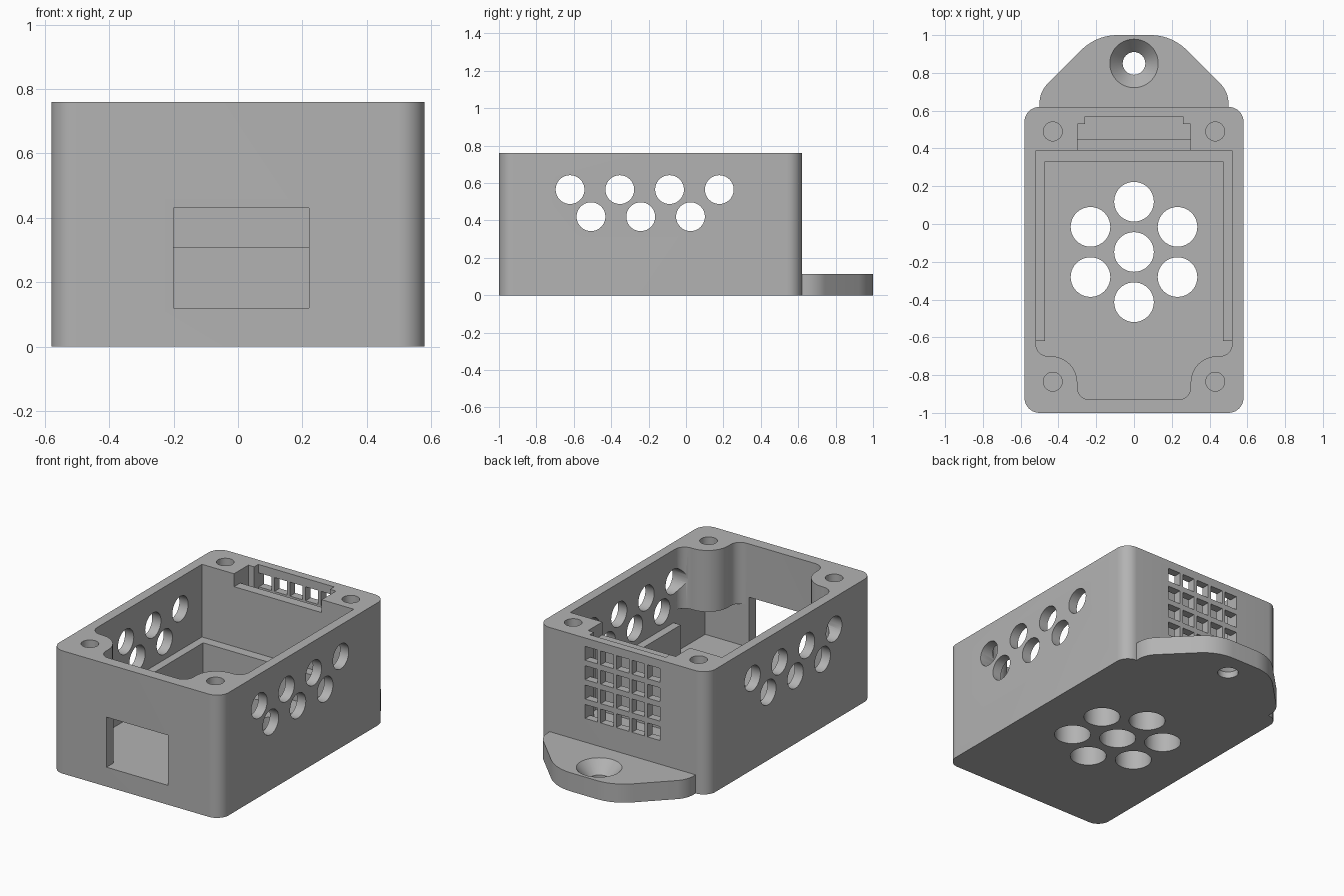
import bpy
import bmesh
import math
from mathutils import Vector, Matrix

cube = bpy.data.objects.get("Cube")
if cube:
    bpy.data.objects.remove(cube, do_unlink=True)

GREY = (0.45, 0.45, 0.45, 1)
grey = bpy.data.materials.new("plain grey")
grey.use_nodes = True
grey.diffuse_color = GREY
grey.node_tree.nodes["Principled BSDF"].inputs["Base Color"].default_value = GREY


def fillet(corners, steps=10):
    """Outline from (x, y, radius) corners, each rounded by an arc."""
    outline = []
    for i, (x, y, r) in enumerate(corners):
        p = Vector((x, y))
        if r == 0:
            outline.append(p)
            continue
        a = (Vector(corners[i - 1][:2]) - p).normalized()
        b = (Vector(corners[(i + 1) % len(corners)][:2]) - p).normalized()
        half = a.angle(b) / 2
        centre = p + (a + b).normalized() * r / math.sin(half)
        start = p + a * r / math.tan(half) - centre
        end = p + b * r / math.tan(half) - centre
        sweep = math.atan2(start.x * end.y - start.y * end.x, start.dot(end))
        for k in range(steps + 1):
            outline.append(centre + Matrix.Rotation(sweep * k / steps, 2) @ start)
    return outline


def mirrored(half):
    """Complete a left-hand list of corners across x = 0."""
    return half + [(-x, y, r) for x, y, r in reversed(half)]


def rect(x0, x1, y0, y1):
    return [(x0, y0), (x1, y0), (x1, y1), (x0, y1)]


def add_prism(bm, outline, z0, z1):
    low = [bm.verts.new((p[0], p[1], z0)) for p in outline]
    high = [bm.verts.new((p[0], p[1], z1)) for p in outline]
    bm.faces.new(low)
    bm.faces.new(high)
    for i in range(len(low)):
        j = (i + 1) % len(low)
        bm.faces.new((low[i], low[j], high[j], high[i]))


def add_rod(bm, centre, r, depth, axis="Z", top_r=None):
    turn = Matrix.Rotation(math.pi / 2, 4, "Y") if axis == "X" else Matrix()
    bmesh.ops.create_cone(bm, cap_ends=True, segments=40, radius1=r,
                          radius2=r if top_r is None else top_r, depth=depth,
                          matrix=Matrix.Translation(centre) @ turn)


def finish(name, bm):
    bmesh.ops.recalc_face_normals(bm, faces=bm.faces)
    mesh = bpy.data.meshes.new(name)
    bm.to_mesh(mesh)
    bm.free()
    mesh.materials.append(grey)
    obj = bpy.data.objects.new(name, mesh)
    bpy.context.collection.objects.link(obj)
    return obj


def cut(target, bm):
    """Subtract a set of separate solids from the target."""
    cutter = finish("cutter", bm)
    cutter.hide_render = True
    mod = target.modifiers.new("cut", "BOOLEAN")
    mod.operation = "DIFFERENCE"
    mod.solver = "EXACT"
    mod.object = cutter
    bpy.context.view_layer.objects.active = target
    bpy.ops.object.modifier_apply(modifier=mod.name)
    bpy.data.objects.remove(cutter, do_unlink=True)


def smooth(obj):
    bpy.ops.object.select_all(action="DESELECT")
    obj.select_set(True)
    bpy.context.view_layer.objects.active = obj
    bpy.ops.object.shade_smooth_by_angle(angle=math.radians(30))


TOP = 0.76
OVER = 0.85
FLOOR = 0.12

# Case body with rounded upright corners
bm = bmesh.new()
add_prism(bm, fillet(mirrored([(-0.58, 0.62, 0.08), (-0.58, -1, 0.08)])), 0, TOP)
case = finish("case_body", bm)

# Upper cavity, stepping around the two front screw posts
bm = bmesh.new()
add_prism(bm, fillet(mirrored([(-0.52, 0.39, 0), (-0.52, -0.7, 0.065),
                               (-0.3, -0.7, 0.14), (-0.3, -0.93, 0.065)])), 0.31, OVER)
cut(case, bm)

# Lower cavity between the side ledges, and the space under the posts
bm = bmesh.new()
add_prism(bm, rect(-0.47, 0.47, -0.66, 0.33), FLOOR, 0.36)
cut(case, bm)
bm = bmesh.new()
add_prism(bm, rect(-0.52, 0.52, -0.93, -0.62), FLOOR, 0.38)
cut(case, bm)

# Rear slot behind a low lip
bm = bmesh.new()
add_prism(bm, [(-0.3, 0.45), (0.3, 0.45), (0.3, 0.53), (0.26, 0.53),
               (0.26, 0.57), (-0.26, 0.57), (-0.26, 0.53), (-0.3, 0.53)], 0.24, OVER)
cut(case, bm)
bm = bmesh.new()
add_prism(bm, rect(-0.3, 0.3, 0.36, 0.47), 0.68, OVER)
cut(case, bm)

# Front port, rear vent grid and blind screw holes
bm = bmesh.new()
add_prism(bm, rect(-0.2, 0.22, -1.1, -0.9), FLOOR, 0.43)
for col in range(5):
    for row in range(4):
        x = (col - 2) * 0.107
        z = 0.305 + row * 0.12
        add_prism(bm, rect(x - 0.043, x + 0.043, 0.55, 0.7), z - 0.043, z + 0.043)
for x in (-0.43, 0.43):
    for y in (-0.835, 0.49):
        add_rod(bm, (x, y, 0.65), 0.05, 0.4)
cut(case, bm)

# Round side vents through both walls
bm = bmesh.new()
for z, first, count in ((0.565, -0.62, 4), (0.42, -0.508, 3)):
    for i in range(count):
        add_rod(bm, (0, first + i * 0.266, z), 0.077, 1.4, "X")
cut(case, bm)

# Ring of floor vents around a central one
bm = bmesh.new()
add_rod(bm, (0, -0.148, 0.06), 0.105, 0.2)
for i in range(6):
    a = math.radians(30 + 60 * i)
    add_rod(bm, (0.266 * math.cos(a), -0.148 + 0.266 * math.sin(a), 0.06), 0.105, 0.2)
cut(case, bm)
smooth(case)

# Mounting tab with a countersunk hole
bm = bmesh.new()
add_prism(bm, fillet(mirrored([(-0.5, 0.62, 0), (-0.5, 0.7, 0.145),
                               (-0.2, 1, 0.27)])), 0, 0.115)
tab = finish("mounting_tab", bm)
bm = bmesh.new()
add_rod(bm, (0, 0.85, 0.05), 0.06, 0.3)
cut(tab, bm)
bm = bmesh.new()
add_rod(bm, (0, 0.85, 0.08), 0.06, 0.08, top_r=0.133)
cut(tab, bm)
smooth(tab)
